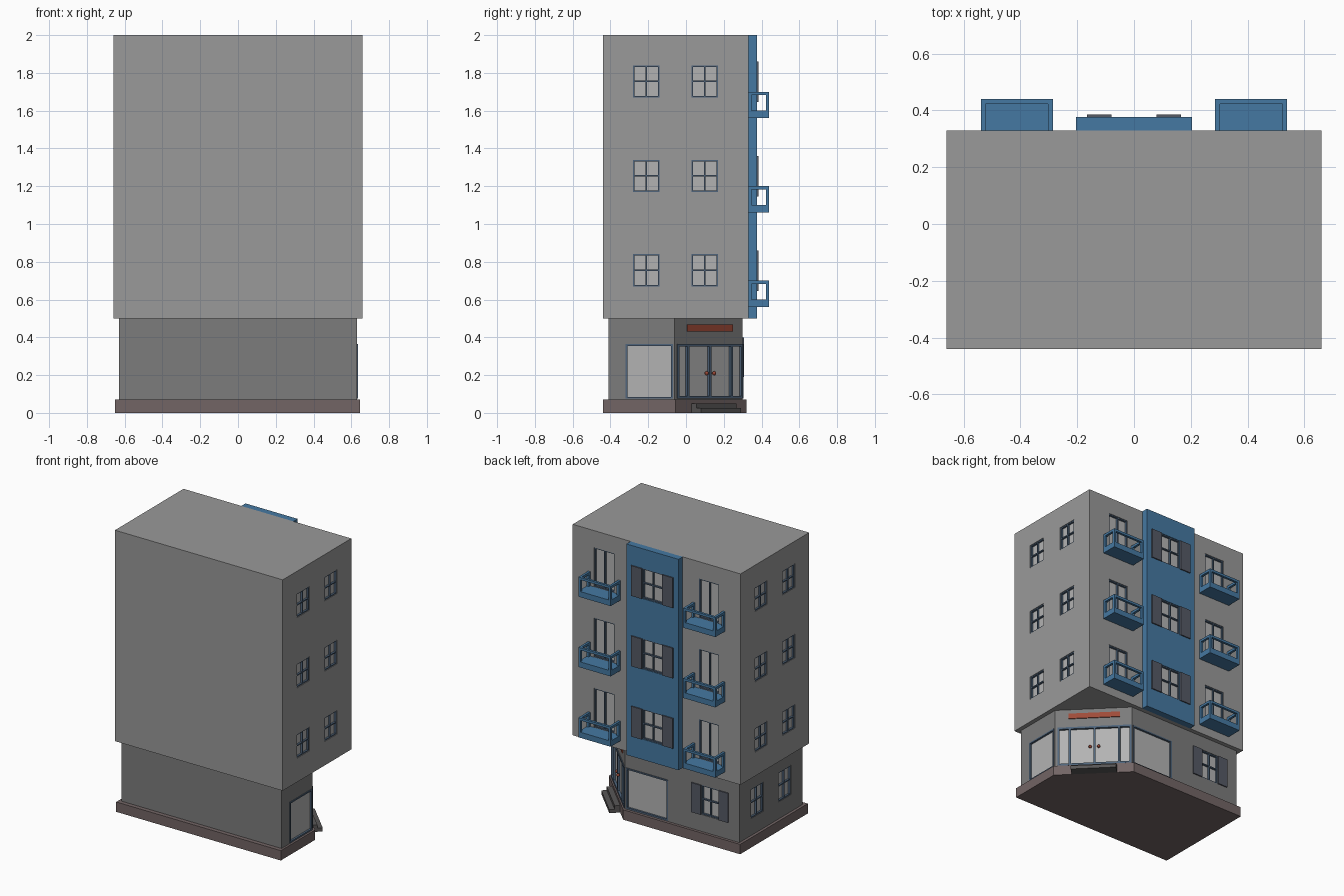
import bpy, bmesh, math
from mathutils import Matrix

if "Cube" in bpy.data.objects:
    bpy.data.objects.remove(bpy.data.objects["Cube"])

COLORS = {
    "blue": (0.06, 0.19, 0.36, 1), "navy": (0.08, 0.13, 0.2, 1),
    "slate": (0.09, 0.1, 0.13, 1), "dark": (0.2, 0.2, 0.2, 1),
    "plinth": (0.17, 0.13, 0.13, 1), "glass": (0.45, 0.45, 0.45, 1),
    "red": (0.35, 0.07, 0.04, 1), "step": (0.1, 0.095, 0.095, 1),
    "wall": (0.32, 0.32, 0.32, 1),
}
mats = {}
for k, c in COLORS.items():
    mats[k] = bpy.data.materials.new(k)
    mats[k].diffuse_color = c

# Facades: origin x, y and the angle of the outward normal
RIGHT, LEFT, BACK = (0.66, 0, 0), (-0.66, 0, math.pi), (0, 0.33, math.pi / 2)
BAY = (0, 0.377, math.pi / 2)
G_LEFT, G_BACK = (-0.63, 0, math.pi), (0, 0.30, math.pi / 2)
G_RIGHT = (0.63, 0, 0)
CORNER = (0.445, 0.125, math.pi / 4)

parts = {}


def get(name, mat):
    if name not in parts:
        parts[name] = (bmesh.new(), mat)
    return parts[name][0]


def frame_matrix(f):
    return Matrix.Translation((f[0], f[1], 0)) @ Matrix.Rotation(f[2], 4, "Z")


def box(name, mat, f, u0, u1, d0, d1, z0, z1):
    """Box on a facade: u runs along the wall, d points outward."""
    m = (frame_matrix(f)
         @ Matrix.Translation(((d0 + d1) / 2, (u0 + u1) / 2, (z0 + z1) / 2))
         @ Matrix.Diagonal((d1 - d0, u1 - u0, z1 - z0, 1)))
    bmesh.ops.create_cube(get(name, mat), size=1, matrix=m)


def prism(name, mat, pts, z0, z1):
    bm = get(name, mat)
    face = bm.faces.new([bm.verts.new((x, y, z0)) for x, y in pts])
    top = bmesh.ops.extrude_face_region(bm, geom=[face])["geom"]
    bmesh.ops.translate(bm, vec=(0, 0, z1 - z0),
                        verts=[v for v in top if isinstance(v, bmesh.types.BMVert)])
    bmesh.ops.recalc_face_normals(bm, faces=bm.faces)


def window(part, host, f, u0, u1, z0, z1, us=(), zs=(), w=0.008, depth=0.02, out=-0.004):
    """Recessed pane with border frame and bars; us and zs are bar centres."""
    box("cut_" + host, None, f, u0, u1, -depth, 0.05, z0, z1)
    box(part + "_panes", "glass", f, u0, u1, -depth - 0.005, -depth + 0.003, z0, z1)
    fr = part + "_frames"
    for u in (u0 + w / 2, u1 - w / 2, *us):
        box(fr, "navy", f, u - w / 2, u + w / 2, -depth, out, z0, z1)
    for z in (z0 + w / 2, z1 - w / 2, *zs):
        box(fr, "navy", f, u0, u1, -depth, out, z - w / 2, z + w / 2)


def shutters(f, u, half, width, z0, z1):
    for s in (-1, 1):
        a, b = sorted((u + s * half, u + s * (half + width)))
        box("shutters", "slate", f, a, b, -0.003, 0.008, z0, z1)


# Main masses
prism("upper_block", "wall", [(-0.66, -0.44), (0.66, -0.44), (0.66, 0.33), (-0.66, 0.33)], 0.5, 2)
prism("centre_bay", "blue", [(-0.205, 0.33), (0.205, 0.33), (0.205, 0.377), (-0.205, 0.377)], 0.5, 2)
prism("ground_floor", "dark", [(-0.63, -0.41), (0.63, -0.41), (0.63, -0.06), (0.27, 0.30),
                               (-0.63, 0.30)], 0.07, 0.5)
prism("plinth", "plinth", [(-0.65, -0.44), (0.645, -0.44), (0.645, -0.055), (0.27, 0.32),
                           (-0.65, 0.32)], 0, 0.07)

# Three upper floors
for b in (0.5, 1.0, 1.5):
    for f, s in ((RIGHT, 1), (LEFT, -1)):
        for c in (-0.21, 0.1):
            u = c * s
            window("side_window", "upper_block", f, u - 0.07, u + 0.07, b + 0.17, b + 0.34,
                   (u,), (b + 0.255,))
    window("bay_window", "centre_bay", BAY, -0.08, 0.08, b + 0.145, b + 0.36, (0,), (b + 0.255,))
    shutters(BAY, 0, 0.08, 0.085, b + 0.145, b + 0.36)
    for s in (-1, 1):
        c = s * 0.412
        window("balcony_door", "upper_block", BACK, c - 0.08, c + 0.08, b + 0.1, b + 0.38, (c,), ())
        # Balcony slab, posts and hand rail
        l, r = c - 0.127, c + 0.127
        box("balcony_slabs", "blue", BACK, l, r, 0, 0.11, b + 0.06, b + 0.1)
        for u in (l, r - 0.017):
            for d in (0, 0.093):
                box("balcony_posts", "blue", BACK, u, u + 0.017, d, d + 0.017, b + 0.1, b + 0.185)
            box("balcony_rails", "blue", BACK, u, u + 0.017, 0, 0.11, b + 0.183, b + 0.2)
        box("balcony_rails", "blue", BACK, l, r, 0.093, 0.11, b + 0.183, b + 0.2)

# Ground floor windows
for u in (0.21, -0.1):
    window("ground_window", "ground_floor", G_LEFT, u - 0.07, u + 0.07, 0.19, 0.4, (u,), (0.3,))
window("ground_window", "ground_floor", G_BACK, 0.33, 0.47, 0.19, 0.4, (0.4,), (0.3,))
shutters(G_BACK, 0.4, 0.07, 0.075, 0.19, 0.4)

# Shop fronts and corner entrance
window("shop_window", "ground_floor", G_RIGHT, -0.32, -0.07, 0.075, 0.365, w=0.01, depth=0.012, out=0.005)
window("shop_window", "ground_floor", G_BACK, -0.26, 0.07, 0.075, 0.365, w=0.01, depth=0.012, out=0.005)
window("entrance", "ground_floor", CORNER, -0.245, 0.245, 0.075, 0.365,
       (-0.163, 0, 0.163), w=0.014, depth=0.012, out=0.006)
for u in (-0.028, 0.028):
    bmesh.ops.create_uvsphere(get("door_handles", "red"), u_segments=10, v_segments=6, radius=0.011,
                              matrix=frame_matrix(CORNER) @ Matrix.Translation((0.006, u, 0.21)))
# Plain sign strip above the entrance
box("sign_strip", "red", CORNER, -0.17, 0.17, 0, 0.006, 0.43, 0.468)
# Entrance steps
box("entrance_steps", "step", CORNER, -0.15, 0.15, 0, 0.05, 0, 0.05)
box("entrance_steps", "step", CORNER, -0.15, 0.15, 0, 0.085, 0, 0.025)

# Turn the collected parts into objects
objs = {}
for name, (bm, mat) in parts.items():
    me = bpy.data.meshes.new(name)
    bm.to_mesh(me)
    bm.free()
    if mat:
        me.materials.append(mats[mat])
    objs[name] = bpy.data.objects.new(name, me)
    bpy.context.collection.objects.link(objs[name])

# Cut the window recesses
for host in ("upper_block", "centre_bay", "ground_floor"):
    cutter = objs["cut_" + host]
    cutter.hide_render = True
    mod = objs[host].modifiers.new("recesses", "BOOLEAN")
    mod.operation, mod.solver, mod.object = "DIFFERENCE", "EXACT", cutter
    bpy.context.view_layer.objects.active = objs[host]
    bpy.ops.object.modifier_apply(modifier=mod.name)
    bpy.data.objects.remove(cutter)

for m in bpy.data.materials:
    if m.users and not m.is_grease_pencil:
        m.use_nodes = True
        m.node_tree.nodes["Principled BSDF"].inputs["Base Color"].default_value = m.diffuse_color
